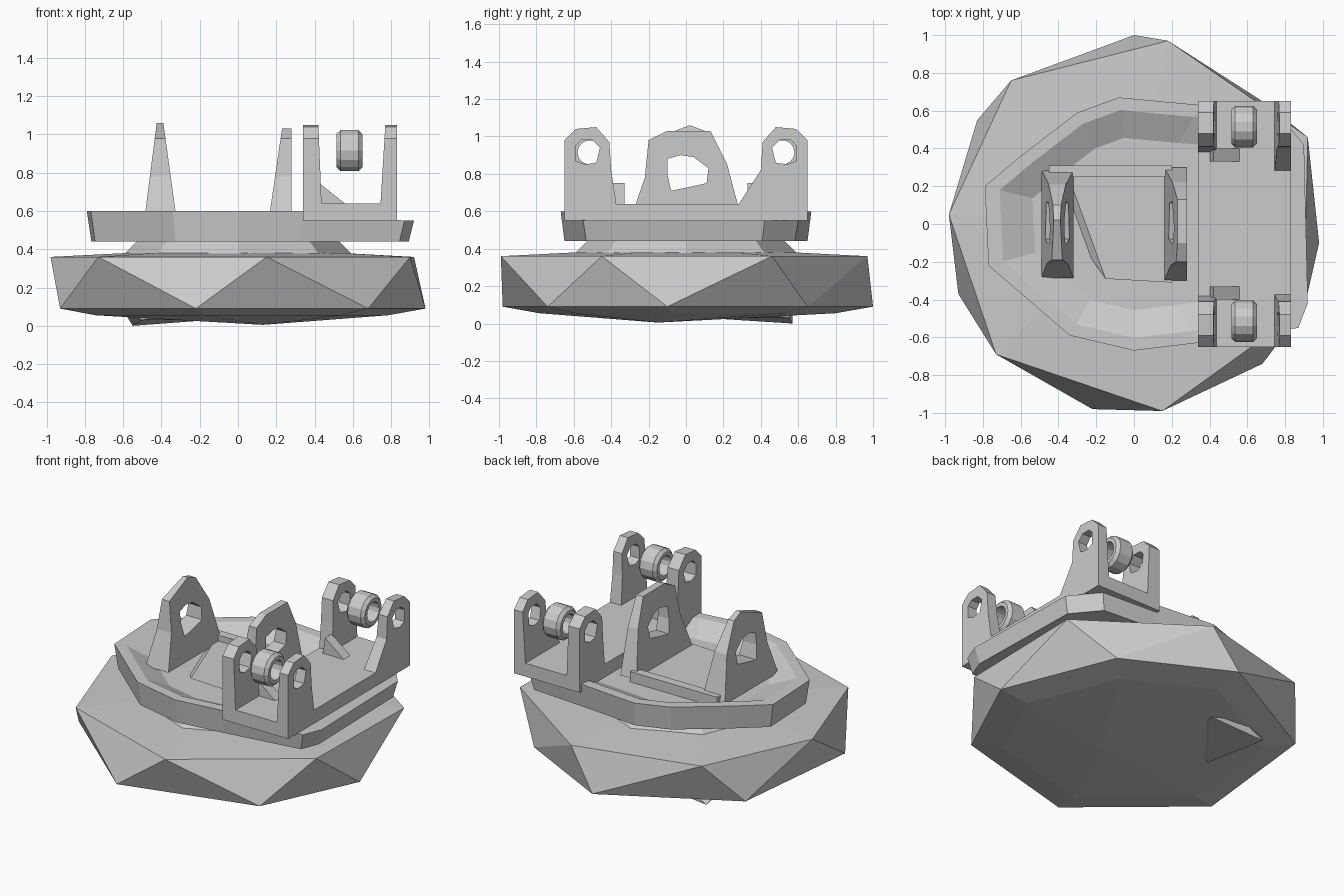
import bpy, bmesh
from mathutils import Vector
from math import sin, cos, tau

if "Cube" in bpy.data.objects:
    bpy.data.objects.remove(bpy.data.objects["Cube"])

grey = bpy.data.materials.new("plain_grey")
grey.use_nodes = True
COLOUR = (0.6, 0.6, 0.6, 1)
grey.diffuse_color = COLOUR
grey.node_tree.nodes["Principled BSDF"].inputs["Base Color"].default_value = COLOUR


def finish(name, bm):
    bmesh.ops.recalc_face_normals(bm, faces=bm.faces)
    mesh = bpy.data.meshes.new(name)
    bm.to_mesh(mesh)
    bm.free()
    mesh.materials.append(grey)
    obj = bpy.data.objects.new(name, mesh)
    bpy.context.collection.objects.link(obj)
    return obj


def hull(name, points):
    bm = bmesh.new()
    verts = [bm.verts.new(p) for p in points]
    out = bmesh.ops.convex_hull(bm, input=verts)
    junk = [v for v in out["geom_interior"] if isinstance(v, bmesh.types.BMVert)]
    bmesh.ops.delete(bm, geom=junk, context="VERTS")
    return finish(name, bm)


def block(name, x, y, z):
    return hull(name, [(a, b, c) for a in x for b in y for c in z])


def loft(name, rings, closed=False):
    """Join rings of equal length; cap the ends, or close into a tube."""
    bm = bmesh.new()
    loops = [[bm.verts.new(p) for p in ring] for ring in rings]
    n = len(loops[0])
    pairs = list(zip(loops, loops[1:]))
    if closed:
        pairs.append((loops[-1], loops[0]))
    else:
        bm.faces.new(loops[0])
        bm.faces.new(loops[-1])
    for a, b in pairs:
        for i in range(n):
            j = (i + 1) % n
            bm.faces.new((a[i], a[j], b[j], b[i]))
    return finish(name, bm)


def holed_plate(name, outer, inner, base_x, top_x, z0, z1):
    """Upright plate in the y-z plane whose thickness tapers with height."""
    def ring(loop, side):
        return [(base_x[side] + (top_x[side] - base_x[side]) * (z - z0) / (z1 - z0), y, z)
                for y, z in loop]
    return loft(name, [ring(outer, 0), ring(outer, 1), ring(inner, 1), ring(inner, 0)], True)


# Faceted base: two offset rings give the triangular sides
base_top = [(0.15, -0.99), (0.9, -0.45), (0.92, 0.46), (0.18, 0.97),
            (-0.65, 0.76), (-0.98, 0.05), (-0.73, -0.69)]
base_low = [(-0.22, -0.98), (0.68, -0.74), (0.98, -0.1), (0.68, 0.65),
            (0, 1), (-0.83, 0.55), (-0.93, -0.37)]
hull("base", [(x, y, 0.36) for x, y in base_top] + [(x, y, 0.09) for x, y in base_low]
     + [(x * 0.6, y * 0.6, 0.38) for x, y in base_top]
     + [(x * 0.8, y * 0.8, 0.055) for x, y in base_low] + [(0.13, -0.15, 0.005)])
hull("base_foot", [(-0.55, 0.57, 0), (-0.6, 0.5, 0.08), (-0.4, 0.57, 0.08),
                   (-0.5, 0.1, 0.03), (-0.15, 0.55, 0.03), (-0.3, 0.2, 0.08)])

# Neck between the base and the turning disc
hull("neck", [(r * cos(i * tau / 8), r * sin(i * tau / 8), z)
              for i in range(8) for r, z in ((0.6, 0.37), (0.5, 0.47))])

# Turning disc with a raised rim and a sunken floor
disc = [(-0.79, 0.2), (-0.6, 0.36), (-0.3, 0.59), (-0.08, 0.67), (0.35, 0.63), (0.75, 0.6),
        (0.9, 0.42), (0.92, -0.42), (0.87, -0.55), (0.33, -0.63), (0, -0.67),
        (-0.34, -0.59), (-0.77, -0.22)]


def disc_ring(scale, z):
    return [(x * scale, y * scale, min(z, 0.55) if x > 0.5 else z) for x, y in disc]


loft("turning_disc", [disc_ring(0.97, 0.44), disc_ring(1, 0.6), disc_ring(0.9, 0.6),
                      disc_ring(0.68, 0.53)])

# Pocket frame on the disc floor
block("pocket_rib_back", (-0.45, 0.2), (0.25, 0.31), (0.5, 0.6))
hull("pocket_floor", [(-0.3, -0.08, 0.5), (-0.15, -0.29, 0.56), (0.2, -0.31, 0.56),
                      (0.2, 0.26, 0.56), (-0.35, 0.26, 0.56), (0.2, 0, 0.5)])

# Middle pair of holed supports
support = [(-0.3, 0.55), (-0.22, 0.78), (-0.2, 0.98), (-0.1, 1.03),
           (0.13, 1.03), (0.22, 0.85), (0.3, 0.55), (0, 0.55)]
support_hole = [(-0.08, 0.71), (-0.1, 0.8), (-0.1, 0.88), (-0.03, 0.9),
                (0.04, 0.89), (0.12, 0.83), (0.11, 0.75), (0.02, 0.73)]
peaked = [(y * 0.95, z) for y, z in support]
peaked[3:5] = [(0.02, 1.06), (0.1, 1.03)]
holed_plate("right_support", peaked, support_hole, (-0.49, -0.32), (-0.425, -0.39), 0.55, 1.06)
holed_plate("left_support", support, support_hole, (0.16, 0.28), (0.23, 0.28), 0.55, 1.03)

# Side platform
block("platform", (0.34, 0.83), (-0.65, 0.65), (0.55, 0.64))

# Roller brackets at both ends of the platform
hole = [(0.59, 0.87), (0.59, 0.95), (0.56, 0.98), (0.5, 0.98), (0.46, 0.94), (0.48, 0.86), (0.54, 0.85)]
for end, s, foot in (("front", -1, 0.37), ("back", 1, 0.27)):
    for side, base_x, top_x in (("inner", (0.34, 0.44), (0.34, 0.42)),
                                ("outer", (0.74, 0.83), (0.77, 0.83))):
        reach = foot if side == "outer" else 0.38
        shape = [(0.65, 0.56), (0.65, 0.98), (0.59, 1.04), (0.48, 1.05), (0.41, 0.97),
                 (0.4, 0.82), (reach, 0.62)]
        holed_plate(f"{end}_{side}_bracket", [(s * y, z) for y, z in shape],
                    [(s * y, z) for y, z in hole], base_x, top_x, 0.56, 1.05)
    hull(f"{end}_gusset", [(x, s * y, z) for y in (0.33, 0.4)
                           for x, z in ((0.4, 0.63), (0.57, 0.63), (0.42, 0.75))])
    # Hollow roller between the bracket plates
    profile = [(0.515, 0.09), (0.535, 0.11), (0.63, 0.11), (0.65, 0.09), (0.65, 0.065), (0.515, 0.065)]
    loft(f"{end}_roller", [[(x, s * 0.515 + r * cos(i * tau / 14), 0.915 + r * sin(i * tau / 14))
                            for i in range(14)] for x, r in profile], True)
